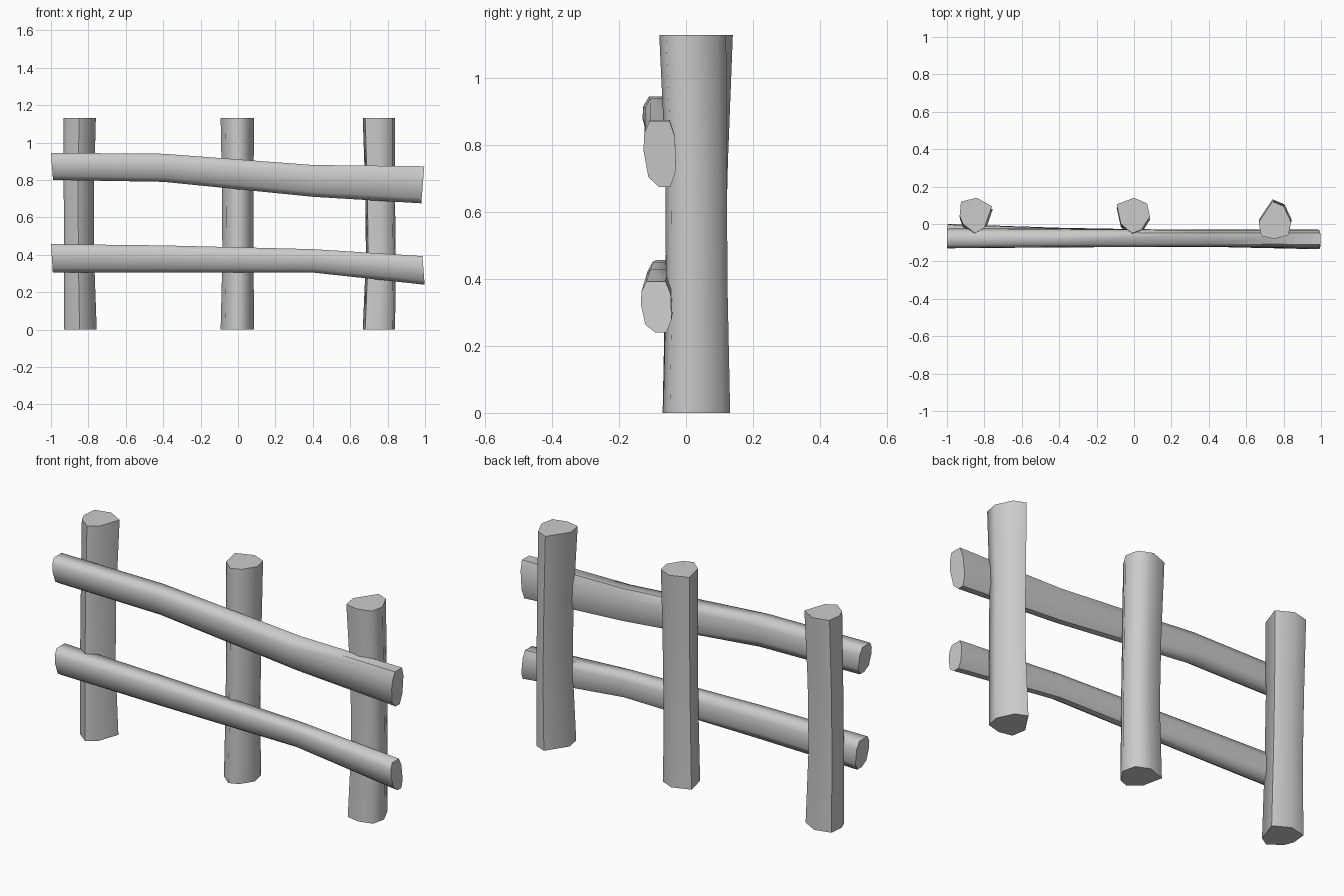
import bpy, bmesh, math

if "Cube" in bpy.data.objects:
    bpy.data.objects.remove(bpy.data.objects["Cube"])

grey = bpy.data.materials.new("plain grey")
grey.use_nodes = True
grey.diffuse_color = (0.6, 0.6, 0.6, 1)
grey.node_tree.nodes["Principled BSDF"].inputs["Base Color"].default_value = (0.6, 0.6, 0.6, 1)


def loft(name, rings):
    """Skin a list of equal rings into a closed log with flat ends."""
    bm = bmesh.new()
    loops = [[bm.verts.new(p) for p in ring] for ring in rings]
    n = len(loops[0])
    for a, b in zip(loops, loops[1:]):
        for i in range(n):
            j = (i + 1) % n
            bm.faces.new((a[i], a[j], b[j], b[i]))
    bm.faces.new(loops[0])
    bm.faces.new(loops[-1])
    bmesh.ops.recalc_face_normals(bm, faces=bm.faces)
    mesh = bpy.data.meshes.new(name)
    bm.to_mesh(mesh)
    bm.free()
    mesh.materials.append(grey)
    obj = bpy.data.objects.new(name, mesh)
    bpy.context.collection.objects.link(obj)
    bpy.ops.object.select_all(action="DESELECT")
    obj.select_set(True)
    bpy.context.view_layer.objects.active = obj
    bpy.ops.object.shade_smooth_by_angle(angle=math.radians(65))


def post(name, x, y, outline, sections):
    # Each section: height, scale, shift in x, shift in y
    loft(name, [[(x + px * s + dx, y + py * s + dy, z) for px, py in outline]
                for z, s, dx, dy in sections])


def rail(name, outline, sections, tilts):
    # Each section: x, bottom, top, front, back; the outline is in a unit square
    rings = []
    for (x, z0, z1, y0, y1), t in zip(sections, tilts):
        rings.append([(x + t * (v - 0.5), y0 + u * (y1 - y0), z0 + v * (z1 - z0))
                      for u, v in outline])
    loft(name, rings)


# Upright posts, rough seven-sided logs
post("right_post", -0.845, 0.045,
     [(-.08, .075), (.005, .095), (.085, .05), (.045, -.065), (-.005, -.095), (-.07, -.045), (-.087, 0)],
     [(0, 1.02, .003, -.018), (.38, .94, -.004, -.018), (.75, .94, -.005, -.01), (1.13, 1, 0, 0)])
post("middle_post", -0.005, 0.045,
     [(.005, .095), (.075, .065), (.09, -.005), (.045, -.075), (-.005, -.095), (-.065, -.045), (-.088, .06)],
     [(0, 1, 0, -.018), (.38, .94, .004, -.018), (.75, .95, .003, -.01), (1.13, 1, 0, 0)])
post("left_post", 0.755, 0.02,
     [(-.015, .1), (.045, .075), (.085, -.01), (.07, -.08), (-.005, -.1), (-.075, -.085), (-.088, -.01)],
     [(0, 1, 0, .012), (.38, .92, .01, .012), (.75, .92, .006, .01), (1.13, 1, 0, 0)])

# Long rails, flattened logs that sag and bend
oval = [(.18, 1), (.8, 1), (.97, .75), (1, .25), (.83, 0), (.48, 0), (.15, .15), (0, .55), (.02, .8)]
rail("upper_rail", oval,
     [(-.995, .8, .945, -.13, -.025), (-.4, .79, .94, -.125, -.025),
      (.4, .71, .88, -.122, -.03), (.988, .675, .873, -.127, -.03)],
     [-.012, 0, 0, .016])
rail("lower_rail", oval,
     [(-.995, .305, .457, -.11, -.0), (-.4, .305, .45, -.118, -.02),
      (.4, .305, .43, -.122, -.035), (.992, .24, .393, -.135, -.043)],
     [-.01, 0, 0, -.012])
